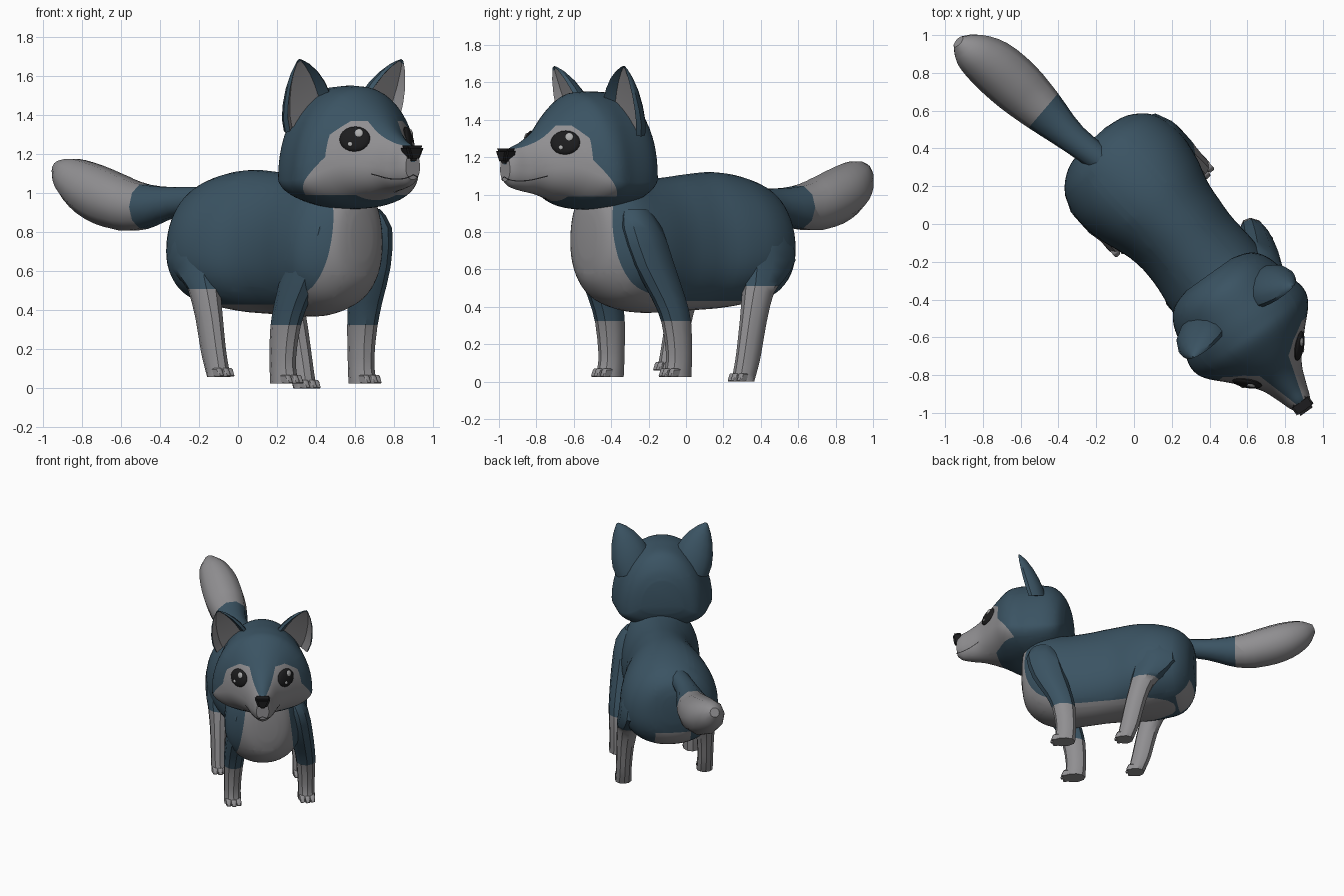
import bpy, bmesh, math
from mathutils import Vector, Matrix

if "Cube" in bpy.data.objects:
    bpy.data.objects.remove(bpy.data.objects["Cube"])

def material(name, rgb):
    m = bpy.data.materials.new(name)
    m.diffuse_color = (*rgb, 1)
    m.use_nodes = True
    m.node_tree.nodes["Principled BSDF"].inputs["Base Color"].default_value = m.diffuse_color
    return m

BLUE = material("slate blue fur", (0.043, 0.087, 0.124))
GREY = material("pale grey fur", (0.28, 0.275, 0.285))
DARK = material("near black", (0.012, 0.012, 0.013))
GLINT = material("eye glint", (0.42, 0.42, 0.42))

# Local frames: x forward, y to the animal's left
BODY = Matrix.Translation((0.11, 0.10, 0)) @ Matrix.Rotation(math.radians(-48), 4, 'Z')
HEAD = Matrix.Translation((0.545, -0.475, 0)) @ Matrix.Rotation(math.radians(-54.5), 4, 'Z')
WORLD = Matrix.Identity(4)

def finish(bm, name, frame, mats, rule=None, angle=40, cuts=()):
    for co, no in cuts:  # clean colour borders
        bmesh.ops.bisect_plane(bm, geom=bm.verts[:] + bm.edges[:] + bm.faces[:], dist=1e-5,
                               plane_co=co, plane_no=Vector(no).normalized())
    bmesh.ops.recalc_face_normals(bm, faces=bm.faces)
    if rule:
        for f in bm.faces:
            f.material_index = int(rule(f.calc_center_median()))
    bm.transform(frame)
    me = bpy.data.meshes.new(name)
    bm.to_mesh(me)
    bm.free()
    for m in mats:
        me.materials.append(m)
    ob = bpy.data.objects.new(name, me)
    bpy.context.collection.objects.link(ob)
    bpy.ops.object.select_all(action='DESELECT')
    ob.select_set(True)
    bpy.context.view_layer.objects.active = ob
    bpy.ops.object.shade_smooth_by_angle(angle=math.radians(angle))
    return ob

def refine(rows, n):
    """Smooth interpolation through a list of section rows."""
    out = []
    for i in range(len(rows) - 1):
        p0, p1, p2, p3 = (rows[min(max(i + k, 0), len(rows) - 1)] for k in (-1, 0, 1, 2))
        for s in range(n):
            t = s / n
            out.append([0.5 * (2 * b + (c - a) * t + (2 * a - 5 * b + 4 * c - d) * t * t
                        + (3 * b - a - 3 * c + d) * t ** 3)
                        for a, b, c, d in zip(p0, p1, p2, p3)])
    return out + [list(rows[-1])]

def loft(rings):
    bm = bmesh.new()
    vs = [[bm.verts.new(p) for p in r] for r in rings]
    n = len(vs[0])
    for a, b in zip(vs, vs[1:]):
        for i in range(n):
            j = (i + 1) % n
            bm.faces.new((a[i], a[j], b[j], b[i]))
    for r in (vs[0], vs[-1]):
        bm.faces.new(r)
    return bm

def spow(v, e):
    return math.copysign(abs(v) ** e, v)

def section(f, hw, zb, zw, zt, sides, e_up, e_low, bend=0):
    """Upright section: half width hw at height zw, from zb to zt."""
    ring = []
    for k in range(sides):
        a = 2 * math.pi * k / sides
        s, e = math.sin(a), (e_up if math.sin(a) > 0 else e_low)
        z = spow(s, e) * ((zt - zw) if s > 0 else (zw - zb))
        ring.append((f, bend + hw * spow(math.cos(a), e), zw + z))
    return ring

# Body with pale chest and belly, bending slightly towards the head
body_rows = [(-.48, .08, .66, .75, .88), (-.45, .21, .53, .72, .97), (-.36, .315, .44, .70, 1.05),
             (-.21, .355, .41, .70, 1.10), (-.05, .335, .39, .69, 1.12), (.12, .285, .38, .69, 1.11),
             (.30, .27, .37, .69, 1.09), (.48, .285, .37, .70, 1.08), (.62, .28, .40, .71, 1.10),
             (.72, .23, .45, .73, 1.09), (.795, .155, .54, .76, 1.02), (.82, .07, .66, .78, .90)]
SHIFT = -0.032

def chest_rule(c):
    chest = c.x > 0.46 + 0.4 * (c.z - .43) and abs(c.y - SHIFT) < 0.15 + .13 * (.95 - c.z)
    rump = c.x < -0.35 and abs(c.y) < 0.13 and c.z < 0.58
    return c.z < 0.43 or chest or rump

chest_cuts = [((0, 0, .43), (0, 0, 1)), ((0, SHIFT + .15, .95), (0, 1, .13)), ((0, SHIFT - .15, .95), (0, -1, .13)),
              ((.46, 0, .43), (1, 0, -.4)), ((-.35, 0, 0), (1, 0, 0)), ((0, .13, 0), (0, 1, 0)),
              ((0, -.13, 0), (0, 1, 0)), ((0, 0, .58), (0, 0, 1))]
finish(loft([section(*r, 48, 0.98, 0.92, SHIFT * min(max((r[0] - .2) / .4, 0), 1)) for r in refine(body_rows, 4)]),
       "body", BODY, [BLUE, GREY], chest_rule, 40, chest_cuts)

# Head with pale face mask
head_rows = [(-.255, .15, 1.10, 1.15, 1.36), (-.22, .25, 1.01, 1.09, 1.45), (-.14, .31, .95, 1.07, 1.53),
             (0, .345, .92, 1.065, 1.55), (.10, .365, .92, 1.07, 1.55), (.18, .335, .93, 1.09, 1.535),
             (.28, .24, .965, 1.14, 1.46), (.40, .135, 1.0, 1.14, 1.345), (.50, .09, 1.02, 1.12, 1.28),
             (.57, .065, 1.04, 1.13, 1.25), (.605, .045, 1.07, 1.13, 1.22)]

def mask_rule(c):
    bridge = abs(c.y) < 0.03 + 0.3 * (0.55 - c.x) and c.z > 1.16
    cheek = c.x > 0.23 or c.x > 0.10 + 0.7 * (c.z - 1.0)
    brow = c.z < 1.37 and c.x > 0.23 + 0.8 * (c.z - 1.30)
    return cheek and brow and (c.z > 0.99 or c.x > 0.28) and not bridge

mask_cuts = [((.23, 0, 0), (1, 0, 0)), ((.10, 0, 1.0), (1, 0, -.7)), ((0, 0, 1.37), (0, 0, 1)),
             ((.23, 0, 1.30), (1, 0, -.8)),
             ((0, 0, .99), (0, 0, 1)), ((.28, 0, 0), (1, 0, 0)), ((0, 0, 1.16), (0, 0, 1)),
             ((.55, .03, 0), (.3, 1, 0)), ((.55, -.03, 0), (.3, -1, 0))]
head = finish(loft([section(*r, 48, 0.98, 1.0) for r in refine(head_rows, 5)]), "head", HEAD,
              [BLUE, GREY], mask_rule, 40, mask_cuts)

# Tail with pale tip
tail_rows = [(-.12, .30, .97, .07), (-.32, .45, .955, .08), (-.48, .60, .93, .12), (-.62, .73, .955, .145),
             (-.76, .85, 1.02, .14), (-.87, .925, 1.09, .10), (-.93, .965, 1.135, .035)]
axis = Vector((-0.76, 0.65, 0)).normalized()
side = Vector((axis.y, -axis.x, 0))
tail_rings = []
for x, y, z, r in refine(tail_rows, 3):
    up = Vector((0, 0, 1)) - axis * (0.45 if x < -.6 else 0.1)
    tail_rings.append([Vector((x, y, z)) + r * (side * math.cos(k * math.pi / 5) + up.normalized() *
                       math.sin(k * math.pi / 5)) for k in range(10)])
finish(loft(tail_rings), "tail", WORLD, [BLUE, GREY], lambda c: c.dot(axis) > 0.755, 40,
       [(axis * 0.755, axis)])

# Legs: rows of forward, side, height, half depth, half width
front_rows = [(.64, .16, .92, .08, .06), (.635, .20, .82, .125, .085), (.58, .225, .62, .125, .085),
              (.505, .245, .44, .10, .078), (.465, .255, .31, .086, .07), (.45, .26, .15, .076, .062),
              (.455, .26, .07, .078, .062), (.465, .26, .02, .085, .064)]
back_rows = [(-.20, .23, .87, .09, .06), (-.21, .255, .78, .15, .09), (-.22, .265, .65, .17, .10),
             (-.16, .28, .54, .12, .09), (-.12, .285, .48, .09, .08), (-.075, .295, .33, .078, .065),
             (-.04, .30, .17, .074, .058), (-.02, .30, .09, .07, .058), (.005, .30, .01, .062, .06)]

def leg(name, rows, s, cut, lift, out):
    rings = []
    for f, l, z, d, w in refine(rows, 2):
        l += out * min(max((0.85 - z) / 0.5, 0), 1)
        rings.append([(f + d * math.cos(k * math.pi / 5), s * (l + w * math.sin(k * math.pi / 5)),
                       z + lift * (1 - min(z, 1))) for k in range(10)])
    finish(loft(rings), name, BODY, [BLUE, GREY], lambda c: c.z < cut, 35, [((0, 0, cut), (0, 0, 1))])
    # three blocky toes
    f, l, z, d, w = rows[-1]
    bm = bmesh.new()
    for t in (-1, 0, 1):
        m = Matrix.Translation((f + d - 0.02 - 0.012 * abs(t), s * (l + out) + t * 0.037, z + lift + 0.022))
        bmesh.ops.create_cube(bm, size=1, matrix=m @ Matrix.Diagonal((0.075, 0.035, 0.044, 1)))
    for v in bm.verts:  # slope the toe fronts
        if v.co.x > f + d - 0.02 and v.co.z > z + lift + 0.02:
            v.co.x -= 0.018
    bmesh.ops.bevel(bm, geom=bm.edges[:], offset=0.006, segments=1, affect='EDGES')
    finish(bm, name + "_toes", BODY, [GREY])

for s, tag in ((1, "left"), (-1, "right")):
    leg("front_leg_" + tag, front_rows, s, 0.325, 0.005, 0.035 if s > 0 else -0.015)
    leg("back_leg_" + tag, back_rows, s, 0.51, -0.01 if s > 0 else 0.05, 0.01 if s > 0 else -0.015)

# Ears: cupped cones with pale inner faces
def ear(s, tag):
    base, tip = Vector((-0.01, 0.225, 1.42)), Vector((0.055, 0.325, 1.685))
    across = Vector((-0.03, 0.125, -0.07))
    back = Vector((1, 0.15, 0))
    rings = []
    for t, w in ((-.15, 1), (.1, 1.0), (.35, .87), (.6, .66), (.82, .38), (.95, .15), (1, .04)):
        c = base.lerp(tip, t)
        ring = []
        for k in range(14):
            a = 2 * math.pi * k / 14
            sn = math.sin(a)
            depth = 0.10 * sn if sn <= 0.01 else (0.025 if sn < 0.5 else -0.025)
            p = c + across * (w * math.cos(a)) + back * (depth * w ** 0.8)
            ring.append((p.x, s * p.y, p.z))
        rings.append(ring)
    bm = loft(rings)
    bm.faces.ensure_lookup_table()
    for i, f in enumerate(bm.faces):
        f.material_index = 1 if i < 70 and 1 <= i % 14 <= 4 else 0
    finish(bm, "ear_" + tag, HEAD, [BLUE, GREY], None, 35)

ear(1, "left")
ear(-1, "right")

def dome(name, at, normal, size, mat):
    """Thin dome lying on a surface, its width level with the ground."""
    n = normal.normalized()
    u = Vector((0, 0, 1)).cross(n).normalized()
    v = n.cross(u)
    rot = Matrix((u, v, n)).transposed().to_4x4()
    bm = bmesh.new()
    bmesh.ops.create_uvsphere(bm, u_segments=20, v_segments=10, radius=1)
    bm.transform(Matrix.Translation(at) @ rot @ Matrix.Diagonal((*size, 1)))
    finish(bm, name, WORLD, [mat])
    return u, v, n

# Eyes with glints
for s, tag in ((1, "left"), (-1, "right")):
    ok, at, nor, _ = head.closest_point_on_mesh(HEAD @ Vector((0.35, s * 0.19, 1.285)))
    u, v, n = dome("eye_" + tag, at, nor, (0.08, 0.066, 0.022), DARK)
    dome("glint_large_" + tag, at + u * .022 + v * .026 + n * .016, n, (.023, .023, .009), GLINT)
    dome("glint_small_" + tag, at - u * .02 - v * .03 + n * .016, n, (.013, .013, .007), GLINT)

# Nose: wedge narrowing downwards
bm = bmesh.new()
bmesh.ops.create_cube(bm, size=1, matrix=Matrix.Translation((.60, 0, 1.205)) @ Matrix.Diagonal((.075, .12, .08, 1)))
for v in bm.verts:
    if v.co.z < 1.2:
        v.co.y *= 0.45
        v.co.x -= 0.008
bmesh.ops.bevel(bm, geom=bm.edges[:], offset=0.014, segments=2, affect='EDGES')
finish(bm, "nose", HEAD, [DARK])

# Mouth: thin line wrapped on the muzzle
bm = bmesh.new()
path = []
for k in range(-8, 9):
    t = abs(k) / 8
    q = Vector((0.62 - 0.2 * t ** 1.5, math.copysign(0.14 * t ** 0.8, k), 1.095 - 0.03 * math.sin(t * math.pi)))
    path.append(head.closest_point_on_mesh(HEAD @ q)[1:3])
rows = [[bm.verts.new(p + n * 0.004 + Vector((0, 0, d))) for p, n in path] for d in (-.003, .003)]
for i in range(16):
    bm.faces.new((rows[0][i], rows[0][i + 1], rows[1][i + 1], rows[1][i]))
finish(bm, "mouth", WORLD, [DARK])
